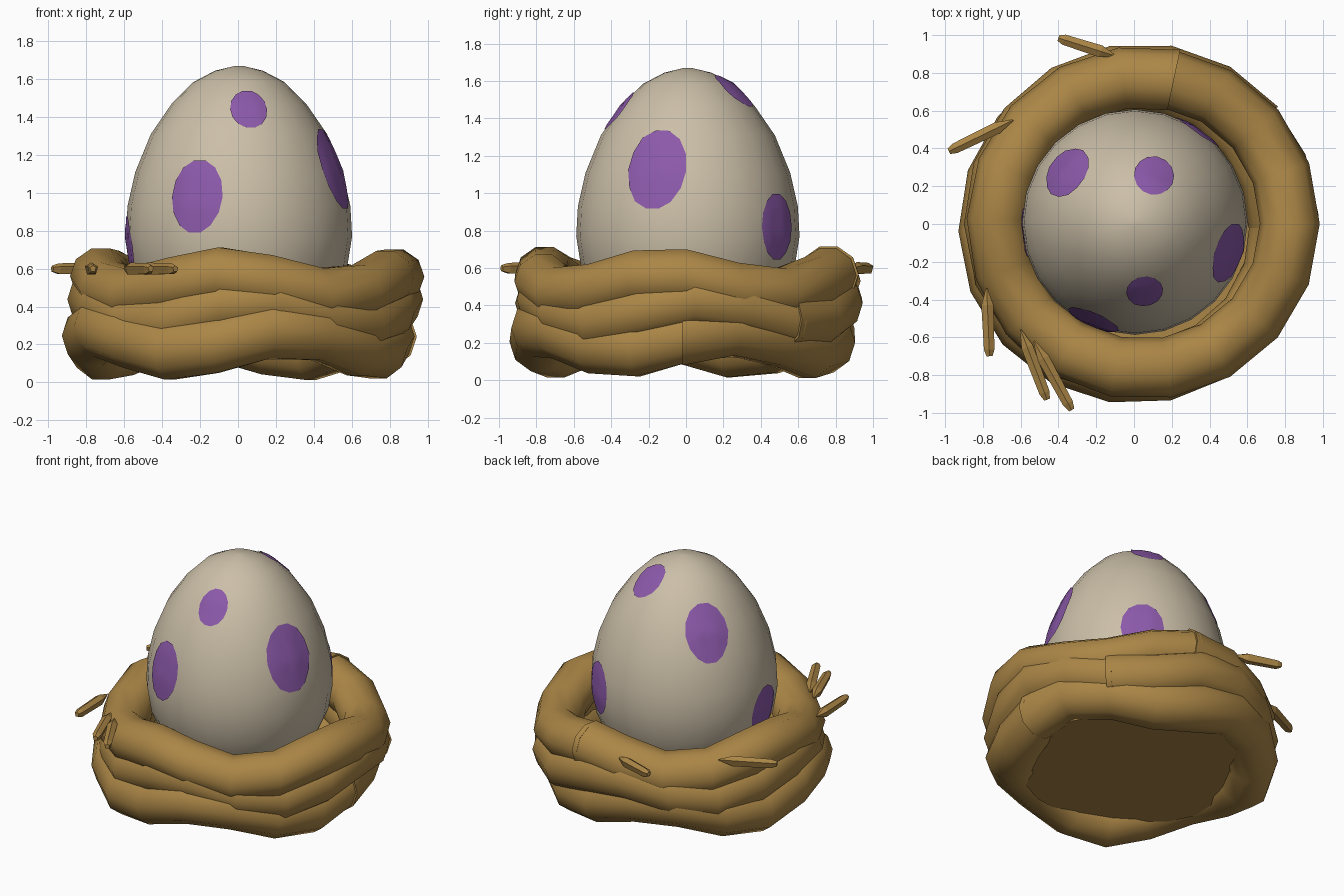
import bpy, bmesh
from math import sin, cos, tau, radians
from mathutils import Vector
from mathutils.bvhtree import BVHTree

if "Cube" in bpy.data.objects:
    bpy.data.objects.remove(bpy.data.objects["Cube"], do_unlink=True)


def material(name, rgb):
    m = bpy.data.materials.new(name)
    m.use_nodes = True
    m.diffuse_color = (*rgb, 1)
    m.node_tree.nodes["Principled BSDF"].inputs["Base Color"].default_value = (*rgb, 1)
    return m


SHELL = material("cream shell", (0.60, 0.52, 0.39))
SPOT = material("purple spot", (0.26, 0.10, 0.40))
STRAW = material("straw brown", (0.41, 0.24, 0.062))


def finish(bm, name, mat, angle=None):
    bmesh.ops.recalc_face_normals(bm, faces=bm.faces)
    me = bpy.data.meshes.new(name)
    bm.to_mesh(me)
    bm.free()
    me.materials.append(mat)
    ob = bpy.data.objects.new(name, me)
    bpy.context.collection.objects.link(ob)
    if angle:
        bpy.ops.object.select_all(action="DESELECT")
        bpy.context.view_layer.objects.active = ob
        ob.select_set(True)
        bpy.ops.object.shade_smooth_by_angle(angle=radians(angle))
    return ob


def loft(bm, loops):
    """Skin a list of vertex loops and cap both ends."""
    rows = [[bm.verts.new(p) for p in loop] for loop in loops]
    n = len(rows[0])
    for a, b in zip(rows, rows[1:]):
        for i in range(n):
            j = (i + 1) % n
            bm.faces.new((a[i], a[j], b[j], b[i]))
    bm.faces.new(rows[0])
    bm.faces.new(rows[-1])


# Egg: (radius, height) profile swept round
profile = [(0.02, 0.14), (0.2, 0.17), (0.38, 0.28), (0.5, 0.44), (0.57, 0.6),
           (0.597, 0.77), (0.588, 0.93), (0.547, 1.11), (0.465, 1.31),
           (0.355, 1.47), (0.24, 1.585), (0.125, 1.645), (0.02, 1.67)]
SIDES = 24
bm = bmesh.new()
loft(bm, [[(0.005 + r * cos(tau * i / SIDES), 0.01 + r * sin(tau * i / SIDES), z)
           for i in range(SIDES)] for r, z in profile])
bmesh.ops.recalc_face_normals(bm, faces=bm.faces)
egg_tree = BVHTree.FromBMesh(bm)
finish(bm, "egg", SHELL, 60)


# Spots: thin oval patches wrapped on the shell (centre, half width, half height)
def spot(name, centre, width, height):
    hit, normal, _, _ = egg_tree.find_nearest(Vector(centre))
    side = Vector((0, 0, 1)).cross(normal).normalized()
    up = normal.cross(side)
    bm = bmesh.new()

    def wrapped(u, v):
        p, n, _, _ = egg_tree.find_nearest(hit + side * u + up * v)
        return bm.verts.new(p + n * 0.007)

    middle, inner, count = wrapped(0, 0), None, 14
    for k in (0.25, 0.5, 0.75, 1):
        ring = [wrapped(k * width * cos(tau * i / count), k * height * sin(tau * i / count))
                for i in range(count)]
        for i in range(count):
            j = (i + 1) % count
            if inner:
                bm.faces.new((inner[i], ring[i], ring[j], inner[j]))
            else:
                bm.faces.new((middle, ring[i], ring[j]))
        inner = ring
    ob = finish(bm, name, SPOT, 60)
    # keep the open patch facing outward
    if ob.data.polygons[0].normal.dot(normal) < 0:
        ob.data.flip_normals()


spot("spot_front_low", (-0.225, -0.53, 0.985), 0.148, 0.2)
spot("spot_front_high", (0.057, -0.36, 1.445), 0.099, 0.127)
spot("spot_left_high", (0.52, -0.16, 1.13), 0.168, 0.23)
spot("spot_left_back", (0.342, 0.494, 0.82), 0.142, 0.182)
spot("spot_top_back", (0.105, 0.255, 1.55), 0.109, 0.135)
spot("spot_right_back", (-0.363, 0.28, 1.31), 0.147, 0.2)
spot("spot_right_low", (-0.585, -0.045, 0.715), 0.138, 0.165)


# Nest coils: tubes with four crests each, whose two ends overlap at a seam
def coil(name, centre, height, major, width, tall, wave, crest, seam, steps=18, sides=10):
    loops = []
    for s in range(steps + 1):
        t = s / steps
        a = radians(seam) + t * (tau + 0.04)
        grow = 1.02 - 0.04 * t
        z = height + wave * cos(4 * (a - radians(crest)))
        loop = []
        for i in range(sides):
            b = tau * i / sides
            q = major + width * grow * cos(b)
            loop.append((centre[0] + q * cos(a), centre[1] + q * sin(a),
                         z + tall * grow * sin(b)))
        loops.append(loop)
    bm = bmesh.new()
    loft(bm, loops)
    finish(bm, name, STRAW, 50)


coil("nest_coil_bottom", (0.005, -0.02), 0.23, 0.77, 0.165, 0.165, 0.062, 20, 0)
coil("nest_coil_middle", (0.04, 0.015), 0.375, 0.79, 0.15, 0.155, 0.065, 5, 40)
coil("nest_coil_top", (0.05, 0.005), 0.51, 0.775, 0.16, 0.152, 0.058, 81, 78)

# Nest floor
bm = bmesh.new()
loft(bm, [[(0.01 + 0.72 * cos(tau * i / 20), 0.72 * sin(tau * i / 20), z)
           for i in range(20)] for z in (0.12, 0.15)])
finish(bm, "nest_floor", STRAW)


# Loose twigs: slim sticks with tapered tips
def twig(name, start, end, z=0.6):
    a, b = Vector((*start, z)), Vector((*end, z))
    side = Vector((0, 0, 1)).cross(b - a).normalized()
    bm = bmesh.new()
    loops = []
    for t, w in ((0, 0.016), (0.1, 0.028), (0.75, 0.032), (1, 0.004)):
        p = a.lerp(b, t)
        loops.append([p + side * w * u + Vector((0, 0, w * v))
                      for u, v in ((1, 0.4), (0, 1), (-1, 0.4), (-0.6, -1), (0.6, -1))])
    loft(bm, loops)
    finish(bm, name, STRAW)


sticks = [((-0.40, 0.985), (-0.10, 0.89)), ((-0.98, 0.385), (-0.64, 0.55)),
          ((-0.765, -0.70), (-0.78, -0.34)), ((-0.46, -0.93), (-0.60, -0.56)),
          ((-0.33, -0.985), (-0.53, -0.62))]
for n, (start, end) in enumerate(sticks, 1):
    twig(f"twig_{n}", start, end)
